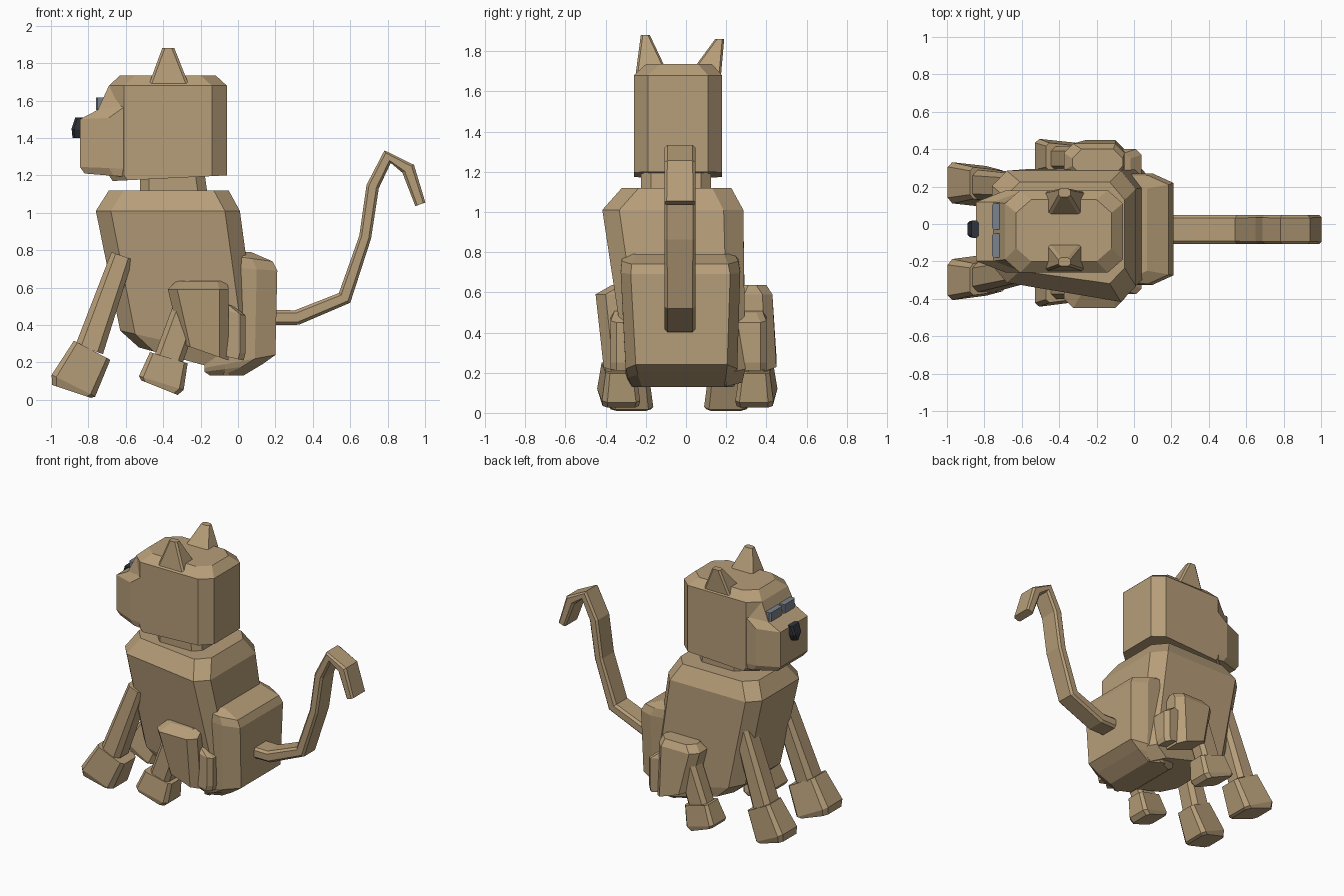
import bpy, bmesh
from mathutils import Vector


def material(name, rgb):
    m = bpy.data.materials.new(name)
    m.diffuse_color = (*rgb, 1)
    return m


FUR = material("fur_tan", (0.47, 0.34, 0.19))
EYE = material("eye_grey", (0.2, 0.23, 0.27))
NOSE = material("nose_dark", (0.03, 0.035, 0.045))


def octagon(a0, a1, b0, b1, ca, cb):
    """Rectangle with cut corners."""
    return [(a0 + ca, b0), (a1 - ca, b0), (a1, b0 + cb), (a1, b1 - cb),
            (a1 - ca, b1), (a0 + ca, b1), (a0, b1 - cb), (a0, b0 + cb)]


def loft(name, rings, mat=FUR):
    bm = bmesh.new()
    vs = [[bm.verts.new(p) for p in r] for r in rings]
    n = len(vs[0])
    for a, b in zip(vs, vs[1:]):
        for i in range(n):
            j = (i + 1) % n
            bm.faces.new((a[i], a[j], b[j], b[i]))
    bm.faces.new(vs[0][::-1])
    bm.faces.new(vs[-1])
    bmesh.ops.recalc_face_normals(bm, faces=bm.faces)
    me = bpy.data.meshes.new(name)
    bm.to_mesh(me)
    bm.free()
    me.materials.append(mat)
    ob = bpy.data.objects.new(name, me)
    bpy.context.collection.objects.link(ob)
    return ob


def stack(name, levels, cx=0.05, cy=0.05, mat=FUR):
    """Levels: x0, x1, z at x0, z at x1, y0, y1, skew of the -y side towards x1."""
    rings = []
    for x0, x1, za, zb, y0, y1, *skew in levels:
        ring = []
        for x, y in octagon(x0, x1, y0, y1, cx, cy):
            t = (x - x0) / (x1 - x0)
            s = (y1 - y) / (y1 - y0)
            ring.append((x, y - sum(skew) * t * s, za + (zb - za) * t))
        rings.append(ring)
    return loft(name, rings, mat)


def sweep(name, path, cut=0.4, yaw=0, mat=FUR):
    """Path: x, y, z, in-plane thickness, depth along y; yaw shears x along y."""
    pts = [Vector(p[:3]) for p in path]
    rings = []
    for i, (p, row) in enumerate(zip(pts, path)):
        d = pts[min(i + 1, len(pts) - 1)] - pts[max(i - 1, 0)]
        side = Vector((d.z, 0, -d.x)).normalized()
        w, h = row[3] / 2, row[4] / 2
        c = min(w, h) * cut
        rings.append([p + side * a + Vector((0, b - yaw * a, 0))
                      for a, b in octagon(-w, w, -h, h, c, c)])
    return loft(name, rings, mat)


# torso and rump
stack("torso", [(-.53, .02, .28, .13, -.25, .28),
                (-.63, .12, .37, .20, -.27, .295, .03),
                (-.76, .01, 1.01, 1.01, -.30, .285, .13),
                (-.69, -.05, 1.12, 1.12, -.24, .225, .09)], .08, .08)
stack("rump", [(-.15, .03, .13, .13, -.27, .24),
               (-.18, .13, .15, .19, -.29, .25),
               (-.18, .20, .17, .24, -.30, .255),
               (-.18, .21, .72, .69, -.325, .27),
               (-.18, .185, .79, .74, -.32, .26),
               (-.18, .07, .80, .79, -.30, .24)], .11, .05)

# neck, head and muzzle
stack("neck", [(-.525, -.16, 1.08, 1.08, -.225, .125),
               (-.525, -.18, 1.22, 1.22, -.225, .125)])
stack("head", [(-.67, -.06, 1.17, 1.20, -.26, .18),
               (-.69, -.06, 1.20, 1.21, -.26, .18),
               (-.69, -.06, 1.68, 1.68, -.26, .18),
               (-.63, -.12, 1.735, 1.735, -.20, .13)], .08, .07)
stack("muzzle", [(-.82, -.45, 1.21, 1.18, -.25, .17),
                 (-.845, -.45, 1.245, 1.23, -.258, .178),
                 (-.845, -.45, 1.50, 1.52, -.258, .178),
                 (-.75, -.45, 1.55, 1.60, -.258, .178),
                 (-.69, -.45, 1.68, 1.68, -.25, .17)], .155, .06)

# ears
stack("ear_left", [(-.475, -.265, 1.69, 1.69, -.25, -.09),
                   (-.405, -.34, 1.88, 1.88, -.225, -.18)], .014, .01)
stack("ear_right", [(-.475, -.265, 1.69, 1.69, .02, .175),
                    (-.405, -.34, 1.86, 1.86, .145, .19)], .014, .01)

# eyes and nose
for side, y0, y1 in (("left", -.18, -.05), ("right", -.03, .11)):
    stack("eye_" + side, [(-.76, -.68, 1.55, 1.55, y0, y1),
                          (-.76, -.68, 1.615, 1.615, y0, y1)], .01, .01, mat=EYE)
stack("nose", [(-.885, -.83, 1.40, 1.40, -.045, -.005),
               (-.89, -.83, 1.45, 1.44, -.07, .015),
               (-.87, -.83, 1.51, 1.51, -.075, .02)], .012, .012, mat=NOSE)

# legs and paws on both sides
for side, yf, yt, yr, yaw in (("left", -.285, -.25, -.335, .12),
                              ("right", .21, .20, .35, -.1)):
    sweep("front_leg_" + side, [(-.62, yt, .77, .12, .14),
                                (-.795, yf, .27, .155, .16)])
    sweep("front_paw_" + side, [(-.78, yf, .265, .22, .17),
                                (-.88, yf, .075, .26, .22),
                                (-.89, yf, .045, .22, .20)], .25, yaw)
    sweep("rear_leg_" + side, [(-.25, yr, .55, .15, .13),
                               (-.37, yr, .22, .155, .13)])
    sweep("rear_paw_" + side, [(-.37, yr, .225, .21, .15),
                               (-.41, yr, .09, .25, .19),
                               (-.42, yr, .065, .21, .18)], .25, yaw)

# haunches with the hock behind them
stack("haunch_left", [(-.305, -.05, .30, .21, -.41, -.22),
                      (-.375, -.05, .59, .59, -.45, -.24),
                      (-.33, -.06, .636, .636, -.37, -.25)])
stack("haunch_right", [(-.305, -.05, .30, .21, .24, .45),
                       (-.375, -.05, .59, .59, .24, .43),
                       (-.33, -.06, .636, .636, .26, .40)])
for side, y0, y1 in (("left", -.375, -.23), ("right", .23, .40)):
    stack("hock_" + side, [(-.14, .03, .25, .21, y0, y1),
                           (-.14, .04, .26, .25, y0, y1),
                           (-.14, .04, .50, .45, y0, y1),
                           (-.14, -.02, .53, .50, y0 + .02, y1 - .02)], .03, .03)

# tail
tail = [(.19, .44, .08), (.315, .44, .08), (.57, .545, .08), (.68, .87, .065),
        (.72, 1.14, .068), (.80, 1.30, .075), (.91, 1.235, .075), (.975, 1.045, .057)]
sweep("tail", [(x, -.03, z, w, .155) for x, z, w in tail])
